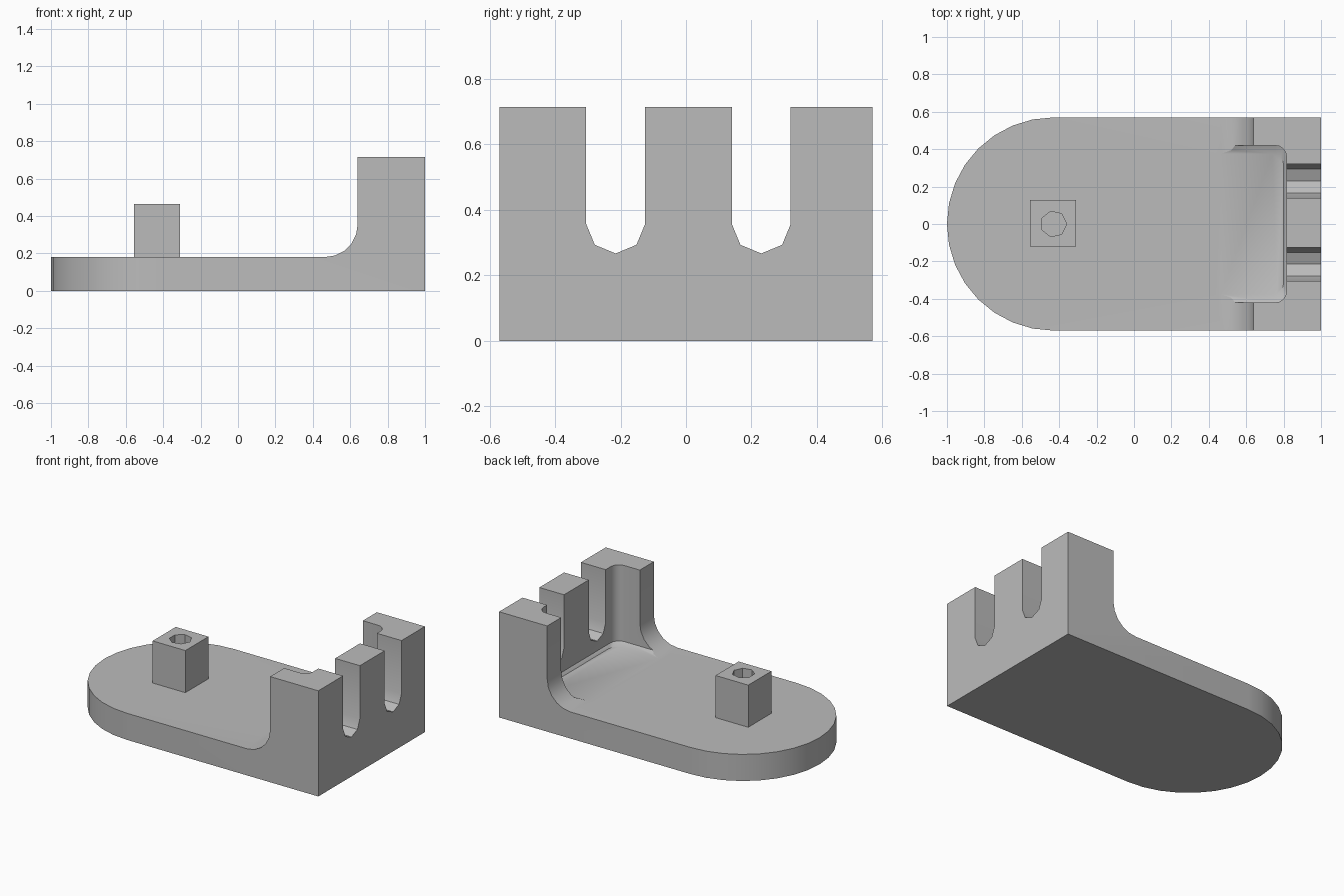
import bpy, bmesh
from math import pi, cos, sin, radians
from mathutils import Vector

if "Cube" in bpy.data.objects:
    bpy.data.objects.remove(bpy.data.objects["Cube"], do_unlink=True)

grey = bpy.data.materials.new("plain_grey")
grey.use_nodes = True
grey.diffuse_color = (0.5, 0.5, 0.5, 1)
grey.node_tree.nodes["Principled BSDF"].inputs["Base Color"].default_value = (0.5, 0.5, 0.5, 1)


def arc(cx, cy, r, start, end, n):
    """Points along a circular arc, angles in degrees."""
    steps = [radians(start + (end - start) * i / n) for i in range(n + 1)]
    return [(cx + r * cos(a), cy + r * sin(a)) for a in steps]


def loft(name, rings):
    """Closed solid through a stack of matching rings."""
    bm = bmesh.new()
    loops = [[bm.verts.new(p) for p in ring] for ring in rings]
    bm.faces.new(loops[0])
    bm.faces.new(loops[-1])
    n = len(loops[0])
    for low, high in zip(loops, loops[1:]):
        for i in range(n):
            j = (i + 1) % n
            bm.faces.new((low[i], low[j], high[j], high[i]))
    bmesh.ops.recalc_face_normals(bm, faces=bm.faces)
    mesh = bpy.data.meshes.new(name)
    bm.to_mesh(mesh)
    bm.free()
    mesh.materials.append(grey)
    obj = bpy.data.objects.new(name, mesh)
    bpy.context.collection.objects.link(obj)
    return obj


def prism(name, points, axis, low, high):
    """Extrude a 2D profile along x, y or z."""
    place = {"x": lambda p, d: (d, p[0], p[1]),
             "y": lambda p, d: (p[0], d, p[1]),
             "z": lambda p, d: (p[0], p[1], d)}[axis]
    return loft(name, [[Vector(place(p, d)) for p in points] for d in (low, high)])


def combine(obj, tool, operation):
    """Apply a boolean and discard its tool."""
    tool.hide_render = True
    mod = obj.modifiers.new("cut", "BOOLEAN")
    mod.operation, mod.solver, mod.object = operation, "EXACT", tool
    bpy.context.view_layer.objects.active = obj
    bpy.ops.object.modifier_apply(modifier=mod.name)
    bpy.data.objects.remove(tool, do_unlink=True)


FLOOR, TOP, HALF = 0.18, 0.715, 0.57

# Base and upright end: side profile trimmed by the rounded plan
side = [(-1.1, 0), (1, 0), (1, TOP), (0.64, TOP)]
side += arc(0.465, 0.355, 0.175, 0, -90, 5) + [(-1.1, FLOOR)]
body = prism("base_and_end_wall", side, "y", -0.8, 0.8)
plan = [(1, -HALF), (1, HALF)] + arc(-0.43, 0, HALF, 90, 270, 16)
combine(body, prism("plan_trim", plan, "z", -0.5, 1.5), "INTERSECT")


# Pocket behind the two cheeks, with rounded corners and a sloped foot
def pocket_ring(half, back, z, r=0.06):
    pts = [(0.44, -half)] + arc(back - r, r - half, r, -90, 0, 4)
    pts += arc(back - r, half - r, r, 0, 90, 4) + [(0.44, half)]
    return [Vector((x, y, z)) for x, y in pts]


pocket = loft("pocket_cutter", [pocket_ring(0.375, 0.8, FLOOR),
                                pocket_ring(0.42, 0.815, FLOOR + 0.02),
                                pocket_ring(0.42, 0.815, 1)])
combine(body, pocket, "DIFFERENCE")

# Two round-bottomed slots through the wall
for centre in (-0.215, 0.23):
    slot = arc(centre, 0.357, 0.09, 180, 360, 4) + [(centre + 0.09, 1), (centre - 0.09, 1)]
    combine(body, prism("slot_cutter", slot, "x", 0.7, 1.2), "DIFFERENCE")

# Square post with a seven-sided socket
post = prism("square_post", [(-0.555, -0.12), (-0.31, -0.12), (-0.31, 0.127), (-0.555, 0.127)],
             "z", FLOOR - 0.01, 0.465)
socket = arc(-0.43, 0, 0.07, 0, 360, 7)[:-1]
combine(post, prism("socket_cutter", socket, "z", FLOOR, 0.6), "DIFFERENCE")

# Soft shading on the curves, crisp edges elsewhere
for obj in (body, post):
    bpy.ops.object.select_all(action="DESELECT")
    obj.select_set(True)
    bpy.context.view_layer.objects.active = obj
    bpy.ops.object.shade_smooth_by_angle(angle=radians(25))
